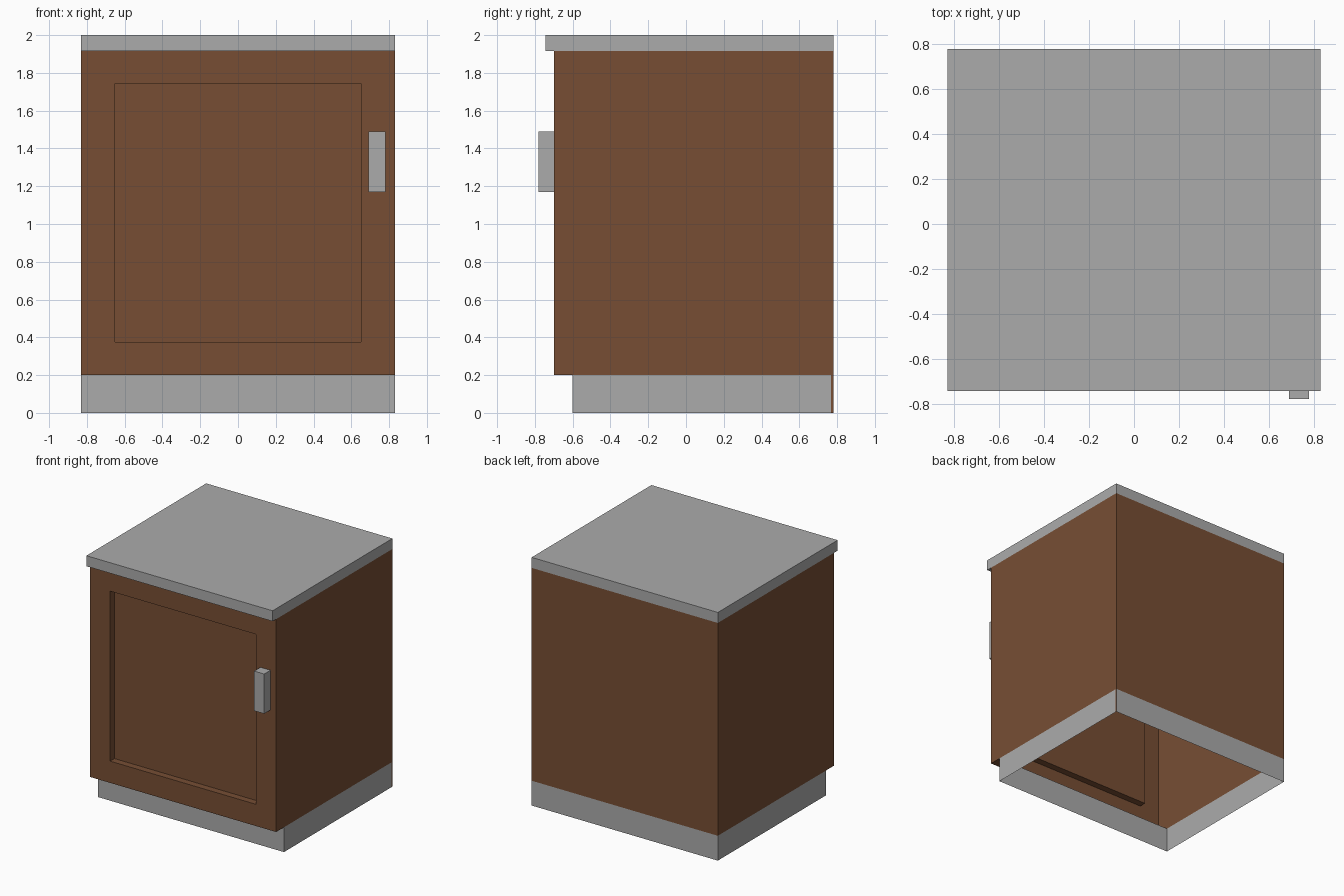
import bpy, bmesh
from mathutils import Vector

if "Cube" in bpy.data.objects:
    bpy.data.objects.remove(bpy.data.objects["Cube"])


def material(name, rgb):
    m = bpy.data.materials.new(name)
    m.diffuse_color = (*rgb, 1.0)
    m.use_nodes = True
    m.node_tree.nodes["Principled BSDF"].inputs["Base Color"].default_value = m.diffuse_color
    return m


GREY = material("light grey", (0.407, 0.407, 0.407))
BROWN = material("wood brown", (0.184, 0.076, 0.034))
W = 0.83  # half width of the cabinet


def finish(bm, name, *mats):
    me = bpy.data.meshes.new(name)
    bm.to_mesh(me)
    bm.free()
    for m in mats:
        me.materials.append(m)
    ob = bpy.data.objects.new(name, me)
    bpy.context.collection.objects.link(ob)
    return ob


def facing(bm, d):
    return [f for f in bm.faces if f.normal.dot(Vector(d)) > 0.9]


def box(lo, hi, open_sides=()):
    """Box between two corners; the listed sides are left open."""
    bm = bmesh.new()
    bmesh.ops.create_cube(bm, size=1)
    for v in bm.verts:
        v.co = [lo[i] if v.co[i] < 0 else hi[i] for i in range(3)]
    bm.normal_update()
    for d in open_sides:
        bmesh.ops.delete(bm, geom=facing(bm, d), context='FACES')
    return bm


def underside(name, y0, y1, z, mat):
    """Downward facing strip below an overhang."""
    bm = bmesh.new()
    bm.faces.new([bm.verts.new(c) for c in
                  ((-W, y0, z), (-W, y1, z), (W, y1, z), (W, y0, z))])
    finish(bm, name, mat)


UP, DOWN, FRONT = (0, 0, 1), (0, 0, -1), (0, -1, 0)

# hollow cabinet body with a recessed door panel
bm = box((-W, -0.70, 0.20), (W, 0.78, 1.915), (UP, DOWN))
panel = facing(bm, FRONT)[0]
bmesh.ops.inset_individual(bm, faces=[panel], thickness=0.1)
for v in panel.verts:
    v.co = (0.65 if v.co.x > 0 else -0.65, -0.70, 1.745 if v.co.z > 1 else 0.375)
walls = bmesh.ops.extrude_discrete_faces(bm, faces=[panel])["faces"][0]
for v in walls.verts:
    v.co.y = -0.645
# close the recess sides between the frame and the panel
loose = [e for e in bm.edges if e.is_boundary
         and all(abs(v.co.x) < 0.7 for v in e.verts)]
if loose:
    bmesh.ops.bridge_loops(bm, edges=loose)
bm.normal_update()
finish(bm, "cabinet_body", BROWN)
underside("body_underside", -0.70, -0.60, 0.20, BROWN)

# worktop
finish(box((-W, -0.745, 1.915), (W, 0.78, 2.0), (DOWN,)), "worktop", GREY)
underside("worktop_underside", -0.745, -0.70, 1.915, GREY)

# hollow plinth, with a thin brown edge at the back of its right side
bm = box((-W, -0.60, 0.0), (W, 0.78, 0.20), (UP, DOWN))
bmesh.ops.bisect_plane(bm, geom=bm.verts[:] + bm.edges[:] + bm.faces[:],
                       plane_co=(0, 0.768, 0), plane_no=(0, 1, 0))
for f in facing(bm, (1, 0, 0)):
    if f.calc_center_median().y > 0.768:
        f.material_index = 1
finish(bm, "plinth", GREY, BROWN)

# door handle
finish(box((0.69, -0.78, 1.17), (0.78, -0.70, 1.49)), "door_handle", GREY)
